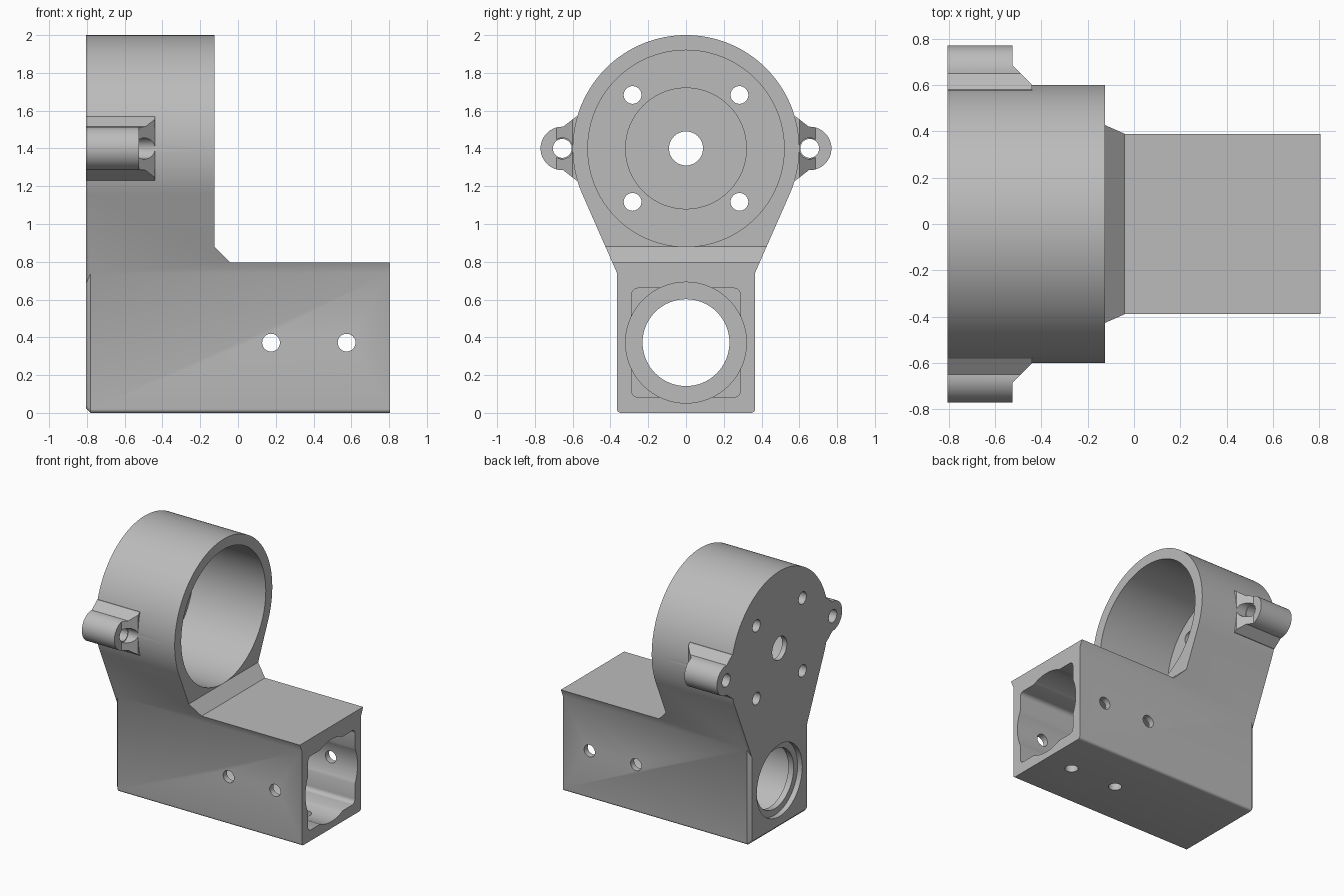
import bpy, bmesh
from math import sin, cos, pi, radians, atan2, acos, hypot

cube = bpy.data.objects.get("Cube")
if cube:
    bpy.data.objects.remove(cube, do_unlink=True)

grey = bpy.data.materials.new("plain_grey")
grey.use_nodes = True
colour = (0.5, 0.5, 0.5, 1)
grey.diffuse_color = colour
grey.node_tree.nodes["Principled BSDF"].inputs["Base Color"].default_value = colour

BACK, END = -0.805, 0.805
RING_Z, RING_R = 1.4, 0.6
BORE_Z = 0.372
EAR_Y, EAR_R = 0.655, 0.115


def arc(u, v, r, a0, a1, n):
    return [(u + r * cos(a0 + (a1 - a0) * i / n),
             v + r * sin(a0 + (a1 - a0) * i / n)) for i in range(n + 1)]


def circle(u, v, r, n=64):
    return arc(u, v, r, 0, 2 * pi, n)[:-1]


PLACE = {"x": lambda d, u, v: (d, u, v),
         "y": lambda d, u, v: (u, d, v),
         "z": lambda d, u, v: (u, v, d)}


def loft(name, sections, axis="x"):
    """Solid through (distance, outline) sections along an axis."""
    bm = bmesh.new()
    rings = [[bm.verts.new(PLACE[axis](d, u, v)) for u, v in pts] for d, pts in sections]
    for a, b in zip(rings, rings[1:]):
        for i in range(len(a)):
            j = (i + 1) % len(a)
            bm.faces.new((a[i], a[j], b[j], b[i]))
    bm.faces.new(rings[0])
    bm.faces.new(rings[-1])
    bmesh.ops.recalc_face_normals(bm, faces=bm.faces)
    mesh = bpy.data.meshes.new(name)
    bm.to_mesh(mesh)
    bm.free()
    mesh.materials.append(grey)
    ob = bpy.data.objects.new(name, mesh)
    bpy.context.collection.objects.link(ob)
    return ob


def prism(name, pts, a, b, axis="x"):
    return loft(name, [(a, pts), (b, pts)], axis)


def combine(target, tool, op="DIFFERENCE"):
    tool.hide_render = True
    mod = target.modifiers.new(tool.name, "BOOLEAN")
    mod.operation, mod.object, mod.solver = op, tool, "EXACT"
    bpy.context.view_layer.objects.active = target
    bpy.ops.object.modifier_apply(modifier=mod.name)
    bpy.data.objects.remove(tool, do_unlink=True)


# Keyhole outline: round head, tangent flanks, square foot with rounded corners
SHOULDER = (0.365, 0.74)
dy, dz = SHOULDER[0], SHOULDER[1] - RING_Z
tangent = atan2(dz, dy) + acos(RING_R / hypot(dy, dz))
slope = cos(pi / 2 + tangent) / sin(pi / 2 + tangent)


def outline(inset):
    right = arc(0.345 - inset, 0.02 + inset, 0.02, -pi / 2, 0, 5)
    right.append((SHOULDER[0] - inset, SHOULDER[1] + inset / slope))
    left = [(-y, z) for y, z in reversed(right)]
    return right + arc(0, RING_Z, RING_R, tangent, pi - tangent, 96) + left


if slope > 0:
    slope = -slope
body = loft("motor_mount_body",
            [(BACK, outline(0.025)), (BACK + 0.025, outline(0)), (END, outline(0))])

# Clear the space above the square arm, leaving a sloped gusset
combine(body, prism("arm_clearance", [(-0.125, 0.88), (-0.04, 0.795), (0.9, 0.795),
                                      (0.9, 2.1), (-0.125, 2.1)], -1, 1, "y"))

# Screw ears on both sides of the ring
for s in (-1, 1):
    pts = [(0.54, RING_Z - 0.17), (0.58, RING_Z - 0.17), (0.65, RING_Z - EAR_R)]
    pts += arc(EAR_Y, RING_Z, EAR_R, -pi / 2, pi / 2, 32)
    pts += [(0.65, RING_Z + EAR_R), (0.58, RING_Z + 0.17), (0.54, RING_Z + 0.17)]
    ear = prism("ear", [(s * y, z) for y, z in pts], BACK, -0.44)
    trim = [(-0.525, 0.685), (-0.4, 0.56), (-0.4, 0.9), (-0.525, 0.9)]
    combine(ear, prism("ear_trim", [(x, s * y) for x, y in trim], 1, 2, "z"))
    combine(body, ear, "UNION")
    combine(body, prism("ear_hole", circle(s * EAR_Y, RING_Z, 0.05, 32), -1, -0.5))
    combine(body, prism("ear_groove", circle(s * EAR_Y, RING_Z, 0.056, 32), -0.525, -0.3))

# Ring bore, shallow recess in its floor, shaft hole and four screw holes
combine(body, prism("ring_bore", circle(0, RING_Z, 0.52, 96), -0.745, 0))
combine(body, prism("floor_recess", circle(0, RING_Z, 0.32), -0.765, -0.7))
combine(body, prism("shaft_hole", circle(0, RING_Z, 0.09, 48), -1, -0.7))
for sy in (-1, 1):
    for sz in (-1, 1):
        combine(body, prism("screw_hole",
                            circle(sy * 0.283, RING_Z + sz * 0.283, 0.047, 32), -1, -0.7))

# Arm cavity: rounded square pocket, deeper round bore and rear bearing seat
square = []
for k, (sy, sz) in enumerate([(1, 1), (-1, 1), (-1, -1), (1, -1)]):
    square += arc(sy * 0.255, BORE_Z + sz * 0.255, 0.033, k * pi / 2, (k + 1) * pi / 2, 6)
combine(body, prism("square_pocket", square, -0.4, 1))
combine(body, prism("round_bore", circle(0, BORE_Z, 0.32, 96), -0.72, 1.1))
combine(body, prism("rear_hole", circle(0, BORE_Z, 0.23), -1, -0.6))
combine(body, prism("bearing_seat", circle(0, BORE_Z, 0.28), -1, -0.765))

# Clamp holes through the arm sides and its underside
for x in (0.175, 0.575):
    combine(body, prism("side_hole", circle(x, BORE_Z, 0.047, 32), -1, 1, "y"))
    combine(body, prism("bottom_hole", circle(x, 0, 0.047, 32), -0.2, BORE_Z, "z"))

bpy.ops.object.select_all(action="DESELECT")
body.select_set(True)
bpy.context.view_layer.objects.active = body
bpy.ops.object.shade_smooth_by_angle(angle=radians(25))
